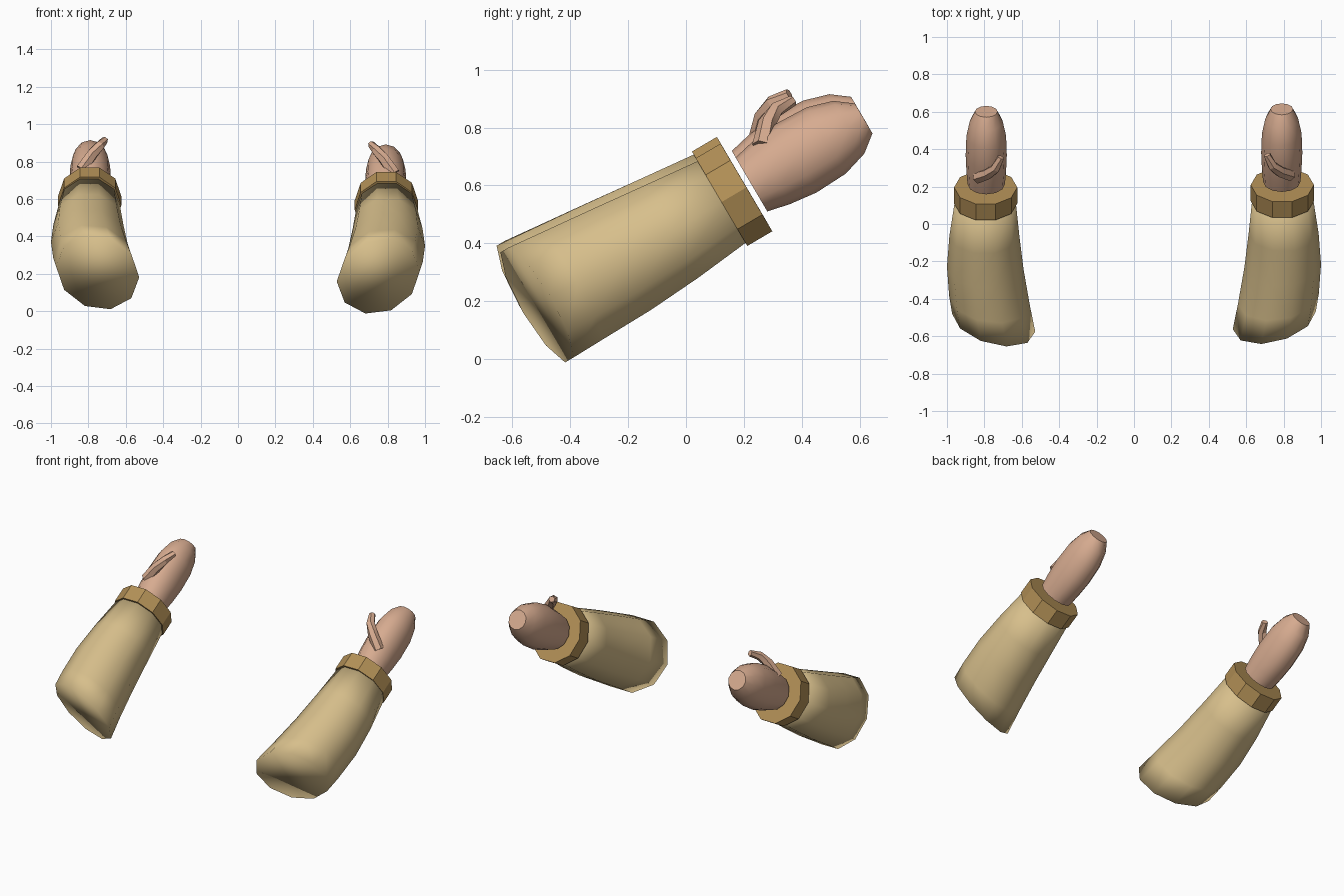
import bpy, bmesh, math
from mathutils import Vector

if "Cube" in bpy.data.objects:
    bpy.data.objects.remove(bpy.data.objects["Cube"])

ORIGIN = Vector((0.795, 0.209, 0.593))      # centre of the cuff's open end
AXIS = Vector((0, 0.862, 0.507))            # forearm direction
UP = Vector((0, -0.507, 0.862))             # across the forearm
SIDE = Vector((1, 0, 0))
LEFT_SHIFT = Vector((0, -0.013, 0.023))     # left arm sits slightly higher


def material(name, color):
    m = bpy.data.materials.new(name)
    m.diffuse_color = (*color, 1)
    m.use_nodes = True
    m.node_tree.nodes["Principled BSDF"].inputs["Base Color"].default_value = m.diffuse_color
    return m


CLOTH = material("tan cloth", (0.68, 0.52, 0.26))
TRIM = material("brown trim", (0.45, 0.28, 0.095))
SKIN = material("skin", (0.68, 0.41, 0.28))


def loft(name, rings, mat, mirror, smooth=None):
    """Skin a list of point rings, cap both ends; mirror for the left arm."""
    bm = bmesh.new()
    loops = []
    for ring in rings:
        pts = [Vector((-p.x, p.y, p.z)) + LEFT_SHIFT if mirror else p for p in ring]
        loops.append([bm.verts.new(p) for p in pts])
    n = len(loops[0])
    for a, b in zip(loops, loops[1:]):
        for i in range(n):
            j = (i + 1) % n
            bm.faces.new((a[i], a[j], b[j], b[i]))
    bm.faces.new(loops[0][::-1])
    bm.faces.new(loops[-1])
    bmesh.ops.recalc_face_normals(bm, faces=bm.faces)
    me = bpy.data.meshes.new(name)
    bm.to_mesh(me)
    bm.free()
    me.materials.append(mat)
    ob = bpy.data.objects.new(name, me)
    bpy.context.collection.objects.link(ob)
    if smooth:
        bpy.ops.object.select_all(action='DESELECT')
        ob.select_set(True)
        bpy.context.view_layer.objects.active = ob
        bpy.ops.object.shade_smooth_by_angle(angle=math.radians(smooth))
    return ob


def oval(along, cx, rx, rv, sides, cv=0.0, tilt=0.0):
    """Oval ring across the forearm; tilt slants it from side to side."""
    pts = []
    for i in range(sides):
        t = 2 * math.pi * i / sides
        pts.append(ORIGIN + AXIS * (along + tilt * math.cos(t))
                   + SIDE * (cx - ORIGIN.x + rx * math.cos(t))
                   + UP * (cv + rv * math.sin(t)))
    return pts


def tube(path, radii, sides=6):
    """Rings that follow a bent path."""
    rings = []
    for k, (p, r) in enumerate(zip(path, radii)):
        d = (path[min(k + 1, len(path) - 1)] - path[max(k - 1, 0)]).normalized()
        u = d.cross(AXIS).normalized()
        w = d.cross(u)
        rings.append([p + (u * math.cos(t) + w * math.sin(t)) * r
                      for t in (2 * math.pi * i / sides for i in range(sides))])
    return rings


# along axis, centre x, half width, half height, centre height, slant
SLEEVE = [(-0.83, 0.75, 0.222, 0.232, 0.017, 0.055),
          (-0.70, 0.772, 0.216, 0.224, 0.012, 0.03),
          (-0.50, 0.795, 0.205, 0.212, 0.004, 0.01),
          (-0.30, 0.80, 0.187, 0.194, 0.0, 0.0),
          (-0.08, 0.795, 0.162, 0.170, 0.0, 0.0)]
# along axis, half width, half height
HAND = [(0.02, 0.100, 0.108), (0.10, 0.106, 0.126), (0.20, 0.110, 0.138),
        (0.32, 0.106, 0.133), (0.41, 0.088, 0.106), (0.47, 0.060, 0.060)]
THUMB = [Vector(p) for p in ((0.835, 0.262, 0.735), (0.78, 0.28, 0.815),
                             (0.74, 0.312, 0.862), (0.712, 0.37, 0.893))]

for side, mirror in (("right", False), ("left", True)):
    # sleeve, softly shaded right over its slanted rear end
    loft(side + "_sleeve",
         [oval(a, cx, rx, rv, 10, cv, tilt) for a, cx, rx, rv, cv, tilt in SLEEVE],
         CLOTH, mirror, 120)
    # faceted cuff band
    loft(side + "_cuff",
         [oval(a, 0.793, 0.169, 0.185, 10) for a in (-0.1, 0.0)], TRIM, mirror)
    # mitten-like hand with a flat tip
    loft(side + "_hand",
         [oval(a, 0.79, rx, rv, 12) for a, rx, rv in HAND], SKIN, mirror, 40)
    # bent thumb
    loft(side + "_thumb", tube(THUMB, (0.034, 0.031, 0.027, 0.019)), SKIN, mirror, 25)
